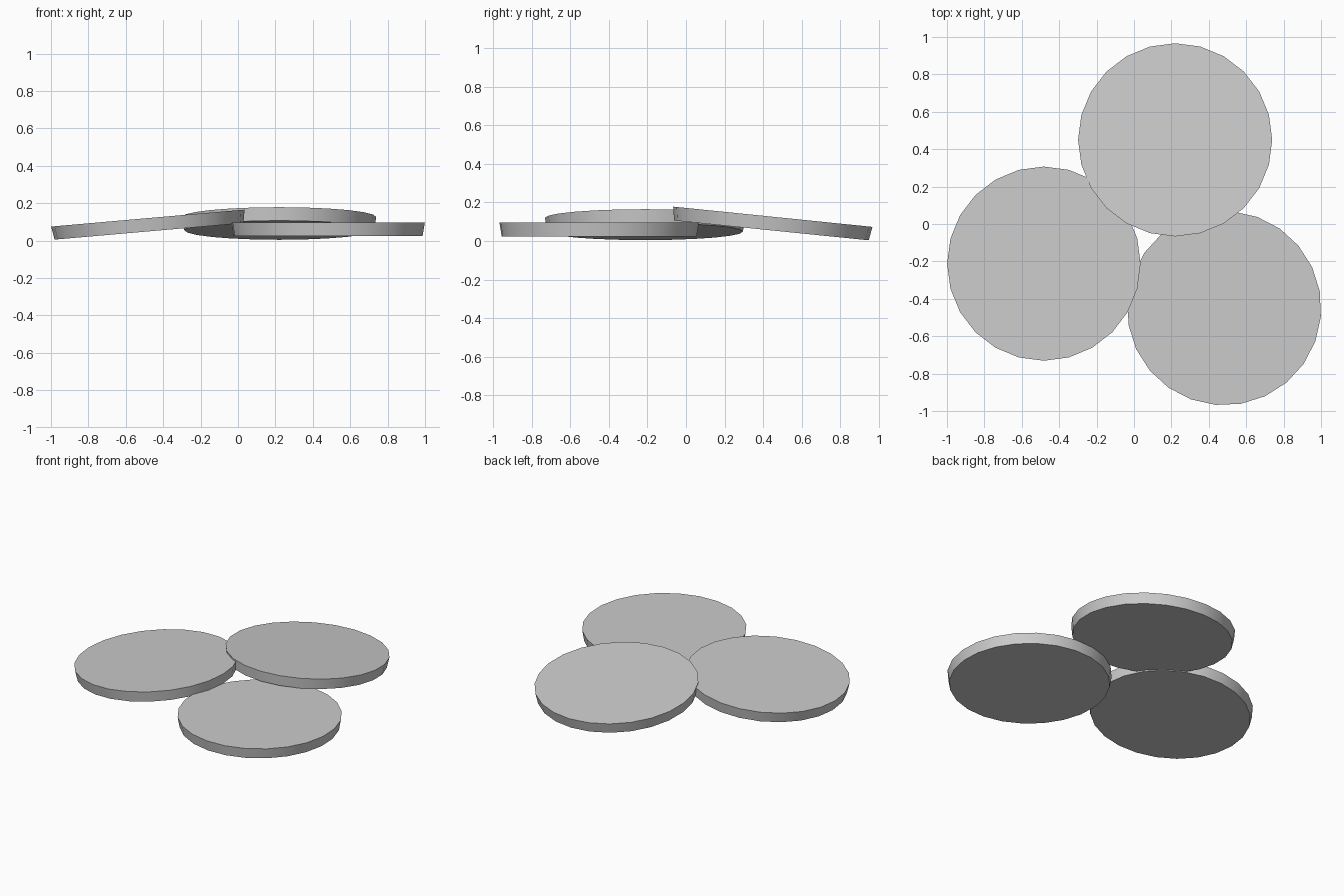
import bpy, math
from mathutils import Matrix, Vector

cube = bpy.data.objects.get("Cube")
if cube:
    bpy.data.objects.remove(cube, do_unlink=True)

grey = bpy.data.materials.new("plain grey")
grey.use_nodes = True
colour = (0.6, 0.6, 0.6, 1)
grey.diffuse_color = colour
grey.node_tree.nodes["Principled BSDF"].inputs["Base Color"].default_value = colour

TOP_RADIUS, BOTTOM_RADIUS, THICKNESS = 0.519, 0.507, 0.071


def disc(name, top_centre, tilt_axis="X", tilt=0, spin=0):
    """Slightly tapered 24-sided disc, placed by the centre of its top face."""
    bpy.ops.mesh.primitive_cone_add(vertices=24, radius1=BOTTOM_RADIUS,
                                    radius2=TOP_RADIUS, depth=THICKNESS)
    obj = bpy.context.object
    obj.name = name
    lower = Matrix.Translation((0, 0, -THICKNESS / 2))
    turn = (Matrix.Rotation(math.radians(tilt), 4, tilt_axis)
            @ Matrix.Rotation(math.radians(spin), 4, "Z"))
    obj.matrix_world = Matrix.Translation(Vector(top_centre)) @ turn @ lower
    obj.data.materials.append(grey)
    bpy.ops.object.shade_smooth_by_angle(angle=math.radians(30))
    return obj


# Flat disc on the ground, then two discs leaning on their neighbours
disc("flat_disc", (0.482, -0.45, 0.096), spin=-5)
disc("right_leaning_disc", (-0.482, -0.212, 0.12), "Y", -5)
disc("back_leaning_disc", (0.22, 0.45, 0.126), "X", -5.8)
